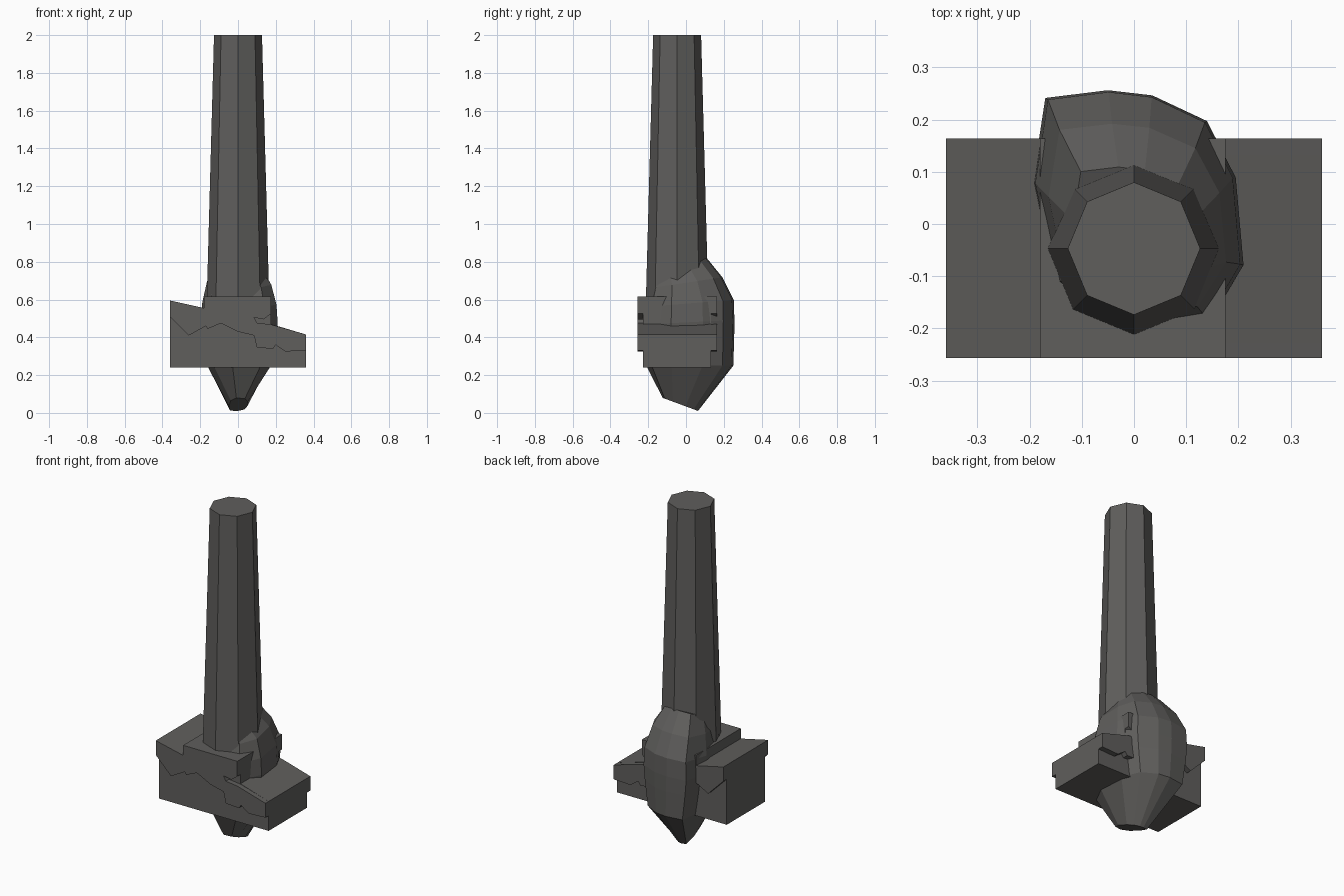
import bpy, bmesh, math

if "Cube" in bpy.data.objects:
    bpy.data.objects.remove(bpy.data.objects["Cube"])

stone = bpy.data.materials.new("dark_grey_stone")
stone.diffuse_color = (0.115, 0.112, 0.107, 1)
stone.use_nodes = True
stone.node_tree.nodes["Principled BSDF"].inputs["Base Color"].default_value = stone.diffuse_color


def finish(name, bm):
    bmesh.ops.recalc_face_normals(bm, faces=bm.faces)
    mesh = bpy.data.meshes.new(name)
    bm.to_mesh(mesh)
    bm.free()
    mesh.materials.append(stone)
    obj = bpy.data.objects.new(name, mesh)
    bpy.context.collection.objects.link(obj)
    return obj


def loft(name, rings):
    """Skin equal-length rings of points and cap both ends."""
    bm = bmesh.new()
    rows = [[bm.verts.new(p) for p in ring] for ring in rings]
    n = len(rows[0])
    for a, b in zip(rows, rows[1:]):
        for i in range(n):
            j = (i + 1) % n
            bm.faces.new((a[i], a[j], b[j], b[i]))
    bm.faces.new(rows[0][::-1])
    bm.faces.new(rows[-1])
    return finish(name, bm)


def extrude_profile(name, profile, y0, y1):
    """Prism from an x-z outline, running from y0 to y1."""
    return loft(name, [[(x, y, z) for x, z in profile] for y in (y0, y1)])


# Tapered octagonal shaft
def octagon(r, z):
    return [(r * math.cos(i * math.pi / 4), -0.047 + r * math.sin(i * math.pi / 4), z)
            for i in range(8)]


loft("shaft", [octagon(0.168, 0.5), octagon(0.127, 2.0)])

# Faceted boulder: one irregular outline, scaled and tilted at each level
outline = [(-0.17, 0.245), (-0.195, 0.08), (-0.155, -0.12), (-0.035, -0.22), (0.145, -0.19),
           (0.21, -0.08), (0.195, 0.09), (0.14, 0.2), (0.035, 0.25), (-0.05, 0.26)]
# height, x scale, y scale, y centre, tilt towards the back
levels = [(0.045, 0.25, 0.39, -0.03, -0.37),
          (0.25, 0.83, 0.96, 0.02, 0.0),
          (0.40, 0.95, 0.98, 0.02, 0.0),
          (0.48, 1.0, 0.985, 0.02, 0.05),
          (0.58, 0.97, 0.97, 0.02, 0.08),
          (0.69, 0.84, 0.78, 0.005, 0.15),
          (0.765, 0.60, 0.58, -0.03, 0.4)]
rings = []
for z, sx, sy, cy, tilt in levels:
    rings.append([(x * sx, cy + (y - 0.02) * sy, z + tilt * (y - 0.02) * sy)
                  for x, y in outline])
loft("boulder", rings)

# Stepped slab: recessed core with cracked, overhanging front and back layers
top = [(-0.36, 0.595), (-0.18, 0.555), (-0.18, 0.615), (0.175, 0.615)]
core = [(-0.36, 0.24)] + top + [(0.175, 0.47), (0.36, 0.415), (0.36, 0.24)]
extrude_profile("slab_core", core, -0.227, 0.132)

notch = [(0.175, 0.525), (0.135, 0.495), (0.085, 0.505), (0.1, 0.477), (0.175, 0.468)]
crack = [(0.36, 0.415), (0.36, 0.33), (0.25, 0.325), (0.2, 0.36), (0.185, 0.34),
         (0.1, 0.345), (0.085, 0.41), (0.0, 0.43), (-0.09, 0.475), (-0.16, 0.445),
         (-0.17, 0.46), (-0.26, 0.41), (-0.36, 0.51)]
layer = top + notch + crack
extrude_profile("slab_front_layer", layer, -0.257, -0.227)
extrude_profile("slab_back_layer", layer, 0.132, 0.164)
